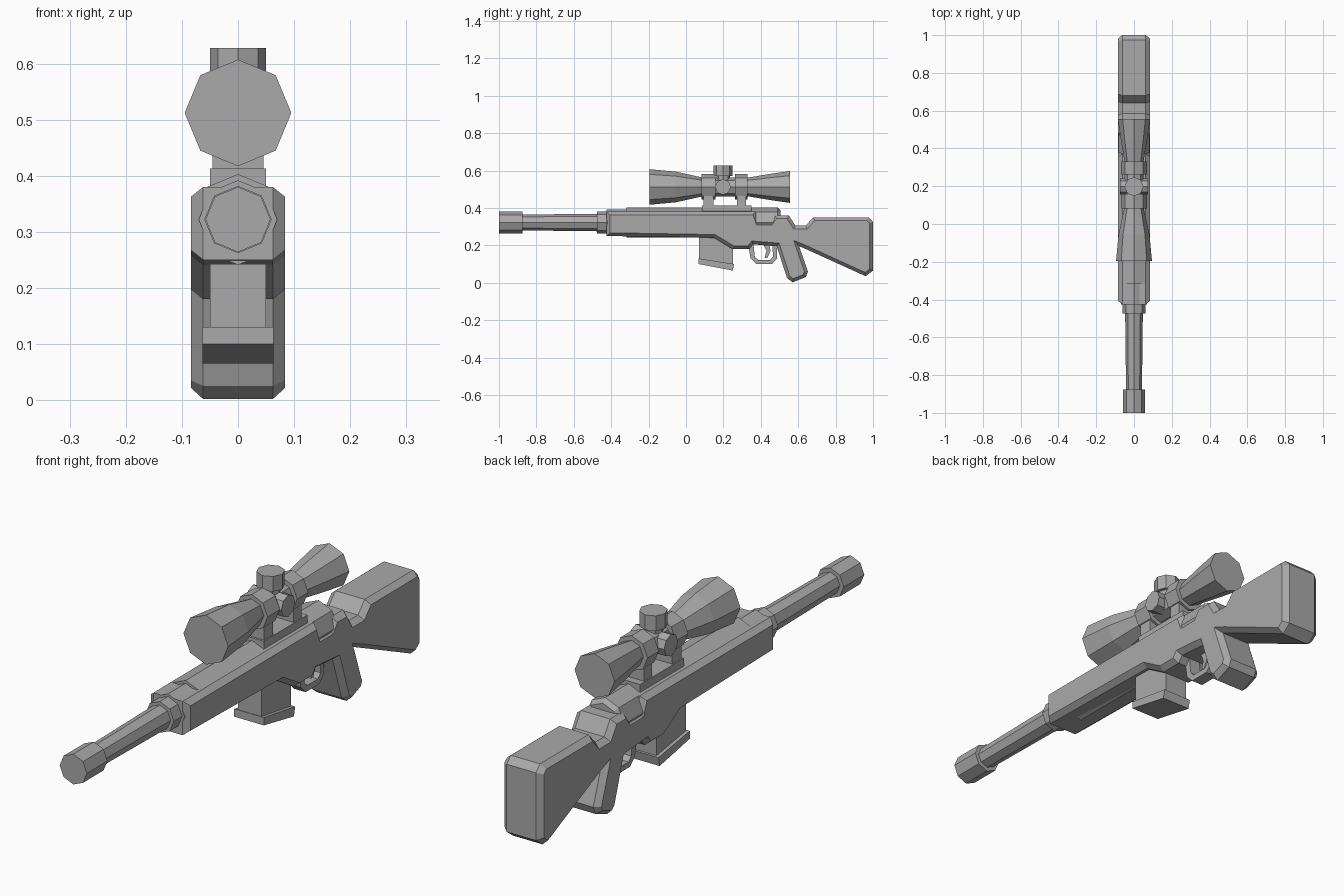
import bpy, bmesh, math
from mathutils import Matrix, Vector

cube = bpy.data.objects.get("Cube")
if cube:
    bpy.data.objects.remove(cube, do_unlink=True)

grey = bpy.data.materials.new("gunmetal_grey")
grey.use_nodes = True
colour = (0.4, 0.4, 0.4, 1)
grey.diffuse_color = colour
grey.node_tree.nodes["Principled BSDF"].inputs["Base Color"].default_value = colour


def finish(name, bm):
    bmesh.ops.recalc_face_normals(bm, faces=bm.faces)
    mesh = bpy.data.meshes.new(name)
    bm.to_mesh(mesh)
    bm.free()
    mesh.materials.append(grey)
    obj = bpy.data.objects.new(name, mesh)
    bpy.context.collection.objects.link(obj)
    return obj


def plate(name, outline, half, chamfer=0):
    """Extrude a (y, z) side outline across x, with optional chamfered rims."""
    bm = bmesh.new()
    inner = half - chamfer
    left, right = [[bm.verts.new((x, y, z)) for y, z in outline] for x in (-inner, inner)]
    caps = [bm.faces.new(left), bm.faces.new(right)]
    n = len(outline)
    for i in range(n):
        j = (i + 1) % n
        bm.faces.new((left[i], left[j], right[j], right[i]))
    bmesh.ops.recalc_face_normals(bm, faces=bm.faces)
    if chamfer:
        bmesh.ops.inset_region(bm, faces=caps, thickness=chamfer * 0.8,
                               depth=chamfer, use_even_offset=True)
    return finish(name, bm)


def lathe(name, profile, centre=(0, 0, 0), axis="Y", sides=8):
    """Eight-sided turned part from (distance along axis, radius) pairs."""
    bm = bmesh.new()
    rings = []
    for d, r in profile:
        ring = []
        for k in range(sides):
            a = 2 * math.pi * k / sides
            u, v = r * math.cos(a), r * math.sin(a)
            offset = {"X": (d, u, v), "Y": (u, d, v), "Z": (u, v, d)}[axis]
            ring.append(bm.verts.new(Vector(centre) + Vector(offset)))
        rings.append(ring)
    for a, b in zip(rings, rings[1:]):
        for k in range(sides):
            m = (k + 1) % sides
            bm.faces.new((a[k], a[m], b[m], b[k]))
    bm.faces.new(rings[0])
    bm.faces.new(rings[-1])
    return finish(name, bm)


def block(name, y0, y1, z0, z1, half):
    return plate(name, [(y0, z0), (y1, z0), (y1, z1), (y0, z1)], half)


# One-piece stock: fore-end, grip and butt
stock = [
    (-0.425, 0.38), (-0.425, 0.25), (0.15, 0.24), (0.25, 0.18), (0.34, 0.18),
    (0.36, 0.205), (0.485, 0.195), (0.54, 0.025), (0.57, 0.002), (0.64, 0.03),
    (0.652, 0.06), (0.605, 0.195), (0.63, 0.185), (0.96, 0.035), (1, 0.065),
    (1, 0.325), (0.975, 0.35), (0.68, 0.35), (0.64, 0.305), (0.585, 0.305),
    (0.55, 0.36), (0.475, 0.36), (0.45, 0.325), (0.39, 0.325), (0.37, 0.38),
]
plate("stock", stock, 0.084, 0.022)

# Barrel with muzzle and collar, then receiver
BORE = (0, 0, 0.322)
lathe("barrel", [(-0.89, 0.042), (-0.46, 0.047)], BORE)
lathe("muzzle", [(-1, 0.058), (-0.875, 0.058)], BORE)
lathe("barrel_collar", [(-0.475, 0.06), (-0.425, 0.06), (-0.425, 0.07), (-0.3, 0.07)], BORE)
lathe("receiver", [(-0.318, 0.081), (0.49, 0.081), (0.505, 0.065)], BORE)

# Magazine and its wider floor plate
plate("magazine", [(0.07, 0.27), (0.07, 0.11), (0.25, 0.08), (0.25, 0.24)], 0.05)
plate("magazine_floor_plate",
      [(0.067, 0.13), (0.067, 0.1), (0.25, 0.065), (0.257, 0.1)], 0.063)

# Trigger guard loop and trigger
guard = [(0.335, 0.19), (0.345, 0.13), (0.375, 0.1), (0.46, 0.1), (0.488, 0.13), (0.485, 0.2),
         (0.462, 0.2), (0.465, 0.14), (0.45, 0.122), (0.385, 0.122), (0.368, 0.138), (0.36, 0.21)]
plate("trigger_guard", guard, 0.025)
plate("trigger", [(0.41, 0.21), (0.43, 0.17), (0.42, 0.132), (0.435, 0.132), (0.452, 0.17),
                  (0.445, 0.21)], 0.015)

# Scope body with clamping rings
SIGHT = (0, 0, 0.512)
lathe("scope_tube", [(-0.195, 0.095), (-0.055, 0.082), (0.09, 0.05), (0.33, 0.05),
                     (0.45, 0.07), (0.555, 0.085)], SIGHT)
block("scope_rail", 0.085, 0.35, 0.37, 0.413, 0.05)
for name, y0, y1 in (("front", 0.083, 0.158), ("rear", 0.262, 0.33)):
    lathe(name + "_scope_ring", [(y0, 0.068), (y1, 0.068)], SIGHT)
    block(name + "_scope_mount", y0 + 0.01, y1 - 0.01, 0.4, 0.48, 0.045)

# Adjustment knobs
lathe("top_knob", [(0.51, 0.036), (0.57, 0.036), (0.57, 0.05), (0.628, 0.05)], (0, 0.198, 0), "Z")
lathe("side_knobs", [(-0.075, 0.042), (0.075, 0.042)], (0, 0.198, 0.512), "X")
